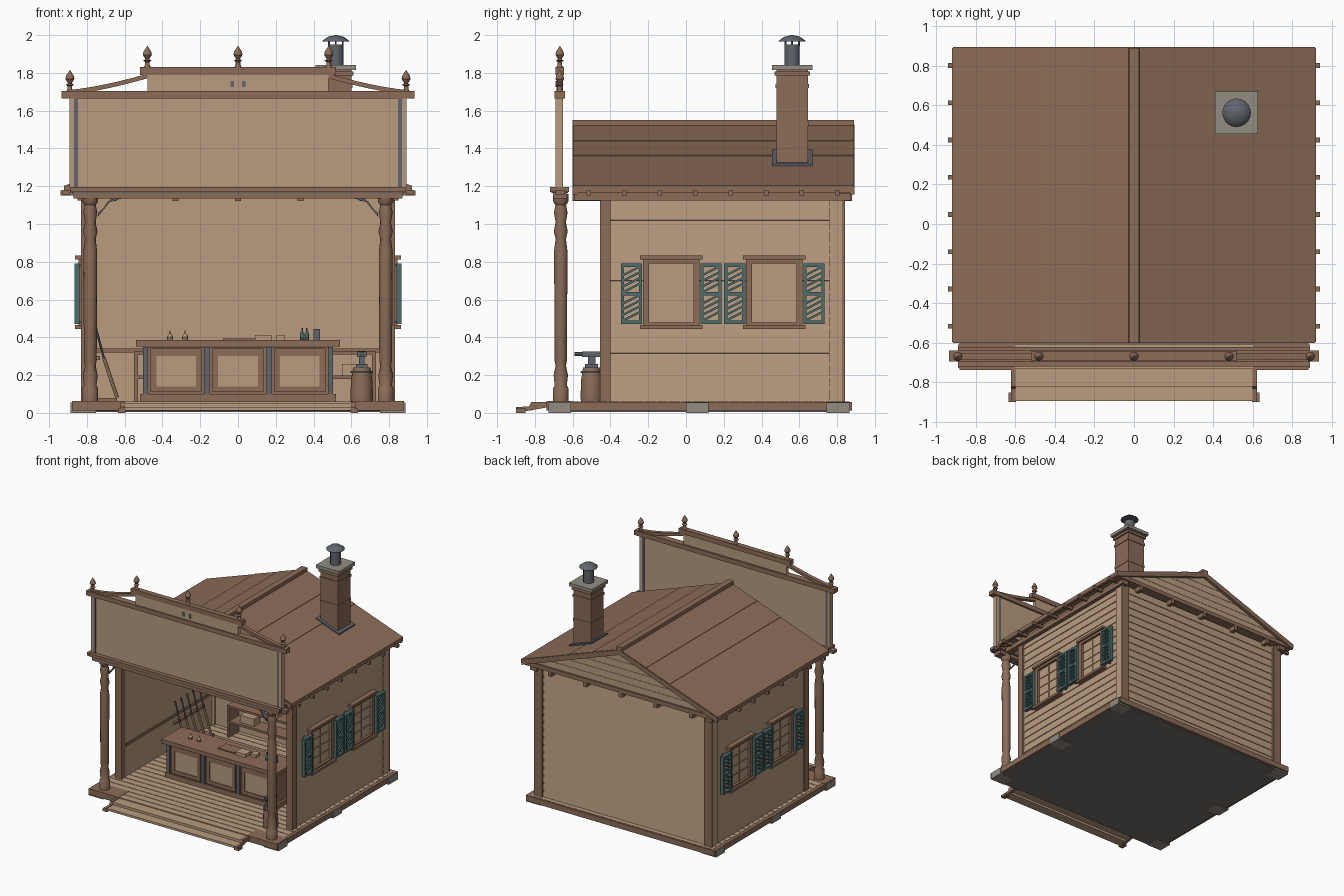
import bpy, bmesh, math
from mathutils import Vector

if "Cube" in bpy.data.objects:
    bpy.data.objects.remove(bpy.data.objects["Cube"])


def material(name, r, g, b):
    m = bpy.data.materials.new(name)
    m.use_nodes = True
    m.diffuse_color = (r, g, b, 1)
    m.node_tree.nodes["Principled BSDF"].inputs["Base Color"].default_value = (r, g, b, 1)
    return m


TAN = material("pale timber", .485, .33, .212)
BROWN = material("brown timber", .262, .15, .097)
METAL = material("grey metal", .12, .13, .15)
STONE = material("stone", .29, .262, .225)
TEAL = material("teal paint", .075, .155, .15)
DARK = material("dark underside", .18, .165, .152)
SIDES = ((-1, "right"), (1, "left"))


def finish(bm, name, mat, smooth=False):
    bmesh.ops.recalc_face_normals(bm, faces=bm.faces)
    me = bpy.data.meshes.new(name)
    bm.to_mesh(me)
    bm.free()
    ob = bpy.data.objects.new(name, me)
    bpy.context.collection.objects.link(ob)
    me.materials.append(mat)
    if smooth:
        bpy.ops.object.select_all(action='DESELECT')
        ob.select_set(True)
        bpy.context.view_layer.objects.active = ob
        bpy.ops.object.shade_smooth_by_angle(angle=math.radians(40))
    return ob


def add_prism(bm, pts, axis, a, b):
    """Extrude a 2D outline along an axis; outline uses the other two axes in order."""
    def at(p, t):
        c = list(p)
        c.insert("xyz".index(axis), t)
        return bm.verts.new(c)
    lo, hi = [at(p, a) for p in pts], [at(p, b) for p in pts]
    bm.faces.new(lo)
    bm.faces.new(hi)
    for i in range(len(pts)):
        j = (i + 1) % len(pts)
        bm.faces.new((lo[i], lo[j], hi[j], hi[i]))


def prism(name, mat, axis, a, b, *outlines):
    bm = bmesh.new()
    for pts in outlines:
        add_prism(bm, pts, axis, a, b)
    return finish(bm, name, mat)


def boxes(name, mat, *bounds):
    bm = bmesh.new()
    for x0, x1, y0, y1, z0, z1 in bounds:
        add_prism(bm, [(x0, y0), (x1, y0), (x1, y1), (x0, y1)], "z", z0, z1)
    return finish(bm, name, mat)


def block(name, mat, x, y, h, z0, z1):
    return boxes(name, mat, (x - h, x + h, y - h, y + h, z0, z1))


def lathe(name, mat, x, y, z, profile, n=14):
    bm = bmesh.new()
    rings = [[bm.verts.new((x + r * math.cos(math.tau * i / n), y + r * math.sin(math.tau * i / n), z + h))
              for i in range(n)] for r, h in profile]
    for lo, hi in zip(rings, rings[1:]):
        for i in range(n):
            j = (i + 1) % n
            bm.faces.new((lo[i], lo[j], hi[j], hi[i]))
    bm.faces.new(rings[0])
    bm.faces.new(rings[-1])
    return finish(bm, name, mat, True)


def rod(name, mat, p, q, r, n=8):
    p, q = Vector(p), Vector(q)
    bm = bmesh.new()
    bmesh.ops.create_cone(bm, cap_ends=True, segments=n, radius1=r, radius2=r, depth=(q - p).length)
    ob = finish(bm, name, mat, True)
    ob.location = (p + q) / 2
    ob.rotation_mode = 'QUATERNION'
    ob.rotation_quaternion = (q - p).to_track_quat('Z', 'Y')


# Foundation, stone pads and plank floor
boxes("underside", DARK, (-.86, .86, -.71, .86, .004, .03))
boxes("floor_frame", BROWN, (-.87, .87, -.725, -.69, .01, .045), (-.87, .87, .85, .88, .012, .058),
      *[(s * .865 - .015, s * .865 + .015, -.6, .88, .012, .058) for s, _ in SIDES])
boxes("porch_corner_boards", BROWN, *[(s * .74 - .14, s * .74 + .14, -.738, -.6, .012, .062) for s, _ in SIDES])
boxes("stone_pads", STONE, *[(s * .82 - .068, s * .82 + .068, y, y + .12, 0, .056)
                             for s, _ in SIDES for y in (-.728, 0, .745)])
PITCH = .064
boxes("floor_planks", TAN, *[(-.855, .855, -.73 + i * PITCH, -.735 + (i + 1) * PITCH, .03, .06) for i in range(25)])

# Entrance steps
boxes("step_treads", TAN, (-.6, .6, -.895, -.815, .012, .03), (-.6, .6, -.82, -.73, .032, .052))
for s, side in SIDES:
    prism(side + "_step_stringer", BROWN, "x", s * .61 - .012, s * .61 + .012,
          [(-.9, 0), (-.9, .03), (-.83, .035), (-.82, .058), (-.73, .058), (-.73, .03)])
    boxes(side + "_step_foot", BROWN, (s * .615 - .02, s * .615 + .02, -.9, -.85, 0, .022))


# Clapboard walls
def clapboards(inner, outer, top):
    pts, z = [(inner, .06)], .06
    lap = math.copysign(.006, outer)
    while z < top - .01:
        pts += [(outer, z), (outer - lap, z + PITCH - .0005)]
        z += PITCH
    return pts + [(inner, z - .0005)]


for s, side in SIDES:
    prism(side + "_wall", TAN, "y", -.43, .8, clapboards(s * .775, s * .82, 1.18))
    boxes(side + "_front_corner_post", BROWN, (s * .8 - .03, s * .8 + .03, -.455, -.4, .06, 1.17))
    boxes(side + "_back_corner_post", TAN, (s * .79 - .037, s * .79 + .037, .76, .828, .06, 1.16))
    boxes(side + "_back_corner_board", BROWN, (s * .795 - .036, s * .795 + .036, .826, .842, .06, 1.16))
    boxes(side + "_wall_plate", BROWN, (s * .82 - .03, s * .82 + .03, -.59, .87, 1.125, 1.165))
prism("back_wall", TAN, "x", -.8, .8, clapboards(.775, .828, 1.14))
boxes("wainscot_rails", BROWN, (-.77, .77, .765, .777, .32, .34),
      *[(s * .771 - .006, s * .771 + .006, -.4, .77, .32, .34) for s, _ in SIDES])

# Roof: lapped courses on each slope, ridge cap, edge boards
RIDGE, SLOPE = 1.53, .359


def roof_z(x):
    return RIDGE - SLOPE * abs(x)


def slab(s, x0, x1, up0, up1, down):
    return [(s * x0, roof_z(x0) + up0), (s * x1, roof_z(x1) + up1),
            (s * x1, roof_z(x1) - down), (s * x0, roof_z(x0) - down)]


for s, side in SIDES:
    prism(side + "_roof", BROWN, "y", -.595, .89, slab(s, 0, .25, 0, .003, .03),
          slab(s, .25, .47, 0, .003, .03), slab(s, .47, .92, 0, .003, .03))
    for label, y in (("front", -.6), ("back", .868)):
        prism(f"{side}_{label}_barge_board", BROWN, "y", y, y + .025, slab(s, 0, .915, -.004, -.004, .045))
    boxes(side + "_fascia", BROWN, (s * .905 - .01, s * .905 + .01, -.595, .885, 1.165, 1.195))
    boxes(side + "_rafter_tails", BROWN, *[(s * .88 - .06, s * .88 + .06, y - .012, y + .012, 1.152, 1.178)
                                           for y in [.8 - .188 * i for i in range(8)]])
prism("ridge_cap", BROWN, "y", -.6, .89, [(-.027, 1.515), (-.026, 1.55), (.026, 1.55), (.027, 1.515)])

# Gables, eave beam and joists
for label, y in (("front", -.44), ("back", .85)):
    prism(label + "_gable", TAN, "y", y, y + .014, [(-.88, 1.17), (.88, 1.17), (.88, 1.2), (0, 1.5), (-.88, 1.2)])
boxes("back_beam", BROWN, (-.89, .89, .8, .882, 1.16, 1.195))
gable = []
for i in range(5):
    z = 1.19 + i * .058
    w0, w1 = [min(.86, (1.495 - h) / SLOPE) for h in (z, z + .056)]
    gable.append([(-w0, z), (w0, z), (w1, z + .056), (-w1, z + .056)])
prism("gable_boards", TAN, "y", .862, .868, *gable)
boxes("ceiling_joists", BROWN, *[(x - .016, x + .016, -.6, .88, 1.122, 1.162) for x in (-.66, -.33, 0, .33, .66)])

# Porch: turned posts, braces and lintel
POST = [(.042, 0), (.042, .07), (.033, .085), (.039, .14), (.028, .19), (.034, .22), (.036, .8), (.028, .86),
        (.038, .9), (.028, .95), (.037, 1.0), (.029, 1.04), (.042, 1.06), (.042, 1.1)]
for s, side in SIDES:
    lathe(side + "_porch_post", BROWN, s * .782, -.663, .06, POST)
    prism(side + "_porch_brace", METAL, "y", -.68, -.65,
          [(s * .74, 1.04), (s * .74, 1.06), (s * .68, 1.115), (s * .6, 1.14), (s * .64, 1.14), (s * .69, 1.12)])
    boxes(side + "_lintel_end", BROWN, (s * .91 - .02, s * .91 + .02, -.69, -.64, 1.155, 1.18))
boxes("lintel", BROWN, (-.87, .87, -.705, -.63, 1.135, 1.166), (-.89, .89, -.72, -.62, 1.17, 1.195))
boxes("lintel_strip", METAL, (-.88, .88, -.712, -.625, 1.163, 1.172))

# False front with cornice, crest, scrolls and finials
boxes("false_front", TAN, (-.87, .87, -.685, -.655, 1.19, 1.67), (-.48, .48, -.685, -.655, 1.7, 1.79))
boxes("cornice", BROWN, (-.935, .935, -.695, -.64, 1.665, 1.703), (-.52, .52, -.69, -.645, 1.79, 1.83))
FINIAL = [(.02, 0), (.012, .015), (.012, .03), (.022, .037), (.01, .045), (.024, .068), (.02, .085), (.001, .115)]
for s, side in SIDES:
    boxes(side + "_front_edge", TAN, (s * .88 - .012, s * .88 + .012, -.692, -.65, 1.195, 1.665))
    boxes(side + "_front_strip", METAL, (s * .857 - .01, s * .857 + .01, -.69, -.65, 1.195, 1.665))
    curve = [(s * (.9 - .42 * t), 1.71 + .085 * t ** 1.4) for t in [i / 8 for i in range(9)]]
    prism(side + "_scroll", BROWN, "y", -.685, -.652, curve + [(x, z - .024) for x, z in reversed(curve)])
    boxes(side + "_crest_clasp", METAL, (s * .03 - .01, s * .03 + .01, -.69, -.68, 1.725, 1.757))
for x, z in ((-.89, 1.7), (-.48, 1.828), (0, 1.828), (.48, 1.828), (.89, 1.7)):
    lathe("finial", BROWN, x, -.668, z, FINIAL, 10)

# Chimney with flashing and stove pipe
CX, CY = .518, .562
block("chimney", BROWN, CX, CY, .083, 1.26, 1.82)
for z, h in ((1.52, .086), (1.72, .088), (1.785, .094)):
    block("chimney_band", BROWN, CX, CY, h, z, z + .022)
block("chimney_cap", STONE, CX, CY, .108, 1.815, 1.842)
prism("chimney_flashing", METAL, "y", CY - .108, CY + .108, slab(1, CX - .108, CX + .108, .012, .012, .02))
lathe("stove_pipe", METAL, CX, CY, 1.84, [(.041, 0), (.041, .11)])
lathe("pipe_hood", METAL, CX, CY, 1.965, [(.072, 0), (.07, .006), (.042, .026), (.005, .035)], 20)
for i in range(4):
    x, y = [CX + .036 * math.cos(math.tau * i / 4), CY + .036 * math.sin(math.tau * i / 4)]
    rod("hood_support", METAL, (x, y, 1.94), (x, y, 1.975), .005, 6)

# Windows and shutters on both sides
for s, side in SIDES:
    def wall_boxes(name, mat, x0, x1, *rects):
        a, b = sorted((s * x0, s * x1))
        boxes(f"{side}_{name}", mat, *[(a, b, *r) for r in rects])
    for c in (-.078, .468):
        wall_boxes("window_pane", TAN, .81, .824, (c - .14, c + .14, .465, .81))
        wall_boxes("window_frame", BROWN, .81, .845, (c - .15, c - .118, .46, .815), (c + .118, c + .15, .46, .815),
                   (c - .15, c + .15, .792, .815), (c - .15, c + .15, .46, .478))
        wall_boxes("window_ledges", BROWN, .81, .862, (c - .165, c + .165, .445, .465), (c - .165, c + .165, .812, .832))
        wall_boxes("window_bars", TAN, .82, .83, (c - .004, c + .004, .478, .792),
                   *[(c - .12, c + .12, z, z + .006) for z in (.555, .63, .71)])
        for y in (c - .21, c + .21):
            a, b = y - .056, y + .056
            wall_boxes("shutter_frame", TEAL, .838, .866, (a, a + .017, .47, .79), (b - .017, b, .47, .79),
                       *[(a, b, z, z + .018) for z in (.47, .622, .772)])
            slats = [[(a + .012, z), (b - .012, z + .045), (b - .012, z + .058), (a + .012, z + .013)]
                     for base in (.483, .633) for z in [base + .03 * i for i in range(4)]]
            prism(side + "_shutter_slats", TEAL, "x", s * .842, s * .86, *slats)
            wall_boxes("shutter_hinges", METAL, .815, .842, *[(y - .01, y + .01, z, z + .012) for z in (.475, .775)])

# Shop counter with three framed panels
boxes("counter_body", BROWN, (-.5, .5, -.22, -.01, .09, .35), (-.52, .52, -.23, 0, .06, .1))
boxes("counter_top", BROWN, (-.54, .54, -.255, .02, .352, .385))
boxes("counter_strips", METAL, *[(x - .014, x + .014, -.236, -.2, .1, .35) for x in (-.49, -.165, .165, .49)])
for x in (-.327, 0, .327):
    boxes("counter_panel_frame", BROWN, (x - .135, x + .135, -.232, -.2, .11, .14), (x - .135, x + .135, -.232, -.2, .3, .34),
          (x - .135, x - .105, -.232, -.2, .11, .34), (x + .105, x + .135, -.232, -.2, .11, .34))
    boxes("counter_panel", TAN, (x - .105, x + .105, -.225, -.2, .14, .3))

# Goods on the counter
boxes("ledger", BROWN, (-.08, .1, -.15, -.05, .385, .395))
boxes("parcels", TAN, (.09, .18, -.16, -.08, .385, .412), (.2, .25, -.12, -.06, .385, .41))
for x in (-.36, -.28):
    lathe("small_jar", TAN, x, -.12, .385, [(.014, 0), (.017, .018), (.005, .035), (.003, .05)], 8)
for x in (.34, .365):
    lathe("bottle", TEAL, x, -.1, .385, [(.011, 0), (.011, .035), (.004, .045), (.004, .065)], 8)
boxes("tin", METAL, (.4, .435, -.13, -.09, .385, .445))

# Back shelves, tool rack, keg and anvil
boxes("back_shelves", BROWN, *[(-.55, .73, .64, .77, z, z + .018) for z in (.18, .31)],
      *[(x, x + .02, .64, .77, .06, .31) for x in (-.55, .08, .71)])
boxes("shelf_goods", TAN, (-.45, -.32, .67, .75, .198, .26), (-.2, -.1, .67, .75, .328, .37), (.55, .66, .67, .75, .198, .26))
boxes("tool_rack", BROWN, (-.76, -.64, .2, .6, .06, .08), (-.75, -.73, .2, .6, .28, .3))
for i in range(5):
    y = .24 + i * .08
    rod("tool_handle", TAN, (-.64, y, .08), (-.71, y, .29), .01)
    rod("tool_barrel", METAL, (-.705, y, .27), (-.755, y, .46), .006)
lathe("keg", BROWN, .655, -.5, .06, [(.058, 0), (.06, .03), (.056, .12), (.046, .18)])
for z in (.085, .21):
    lathe("keg_hoop", METAL, .655, -.5, z, [(.06, 0), (.058, .012)])
boxes("anvil", METAL, (.625, .685, -.535, -.465, .238, .26), (.64, .67, -.52, -.48, .26, .295), (.63, .68, -.55, -.45, .295, .325))
rod("anvil_horn", METAL, (.655, -.59, .312), (.655, -.54, .312), .011)
